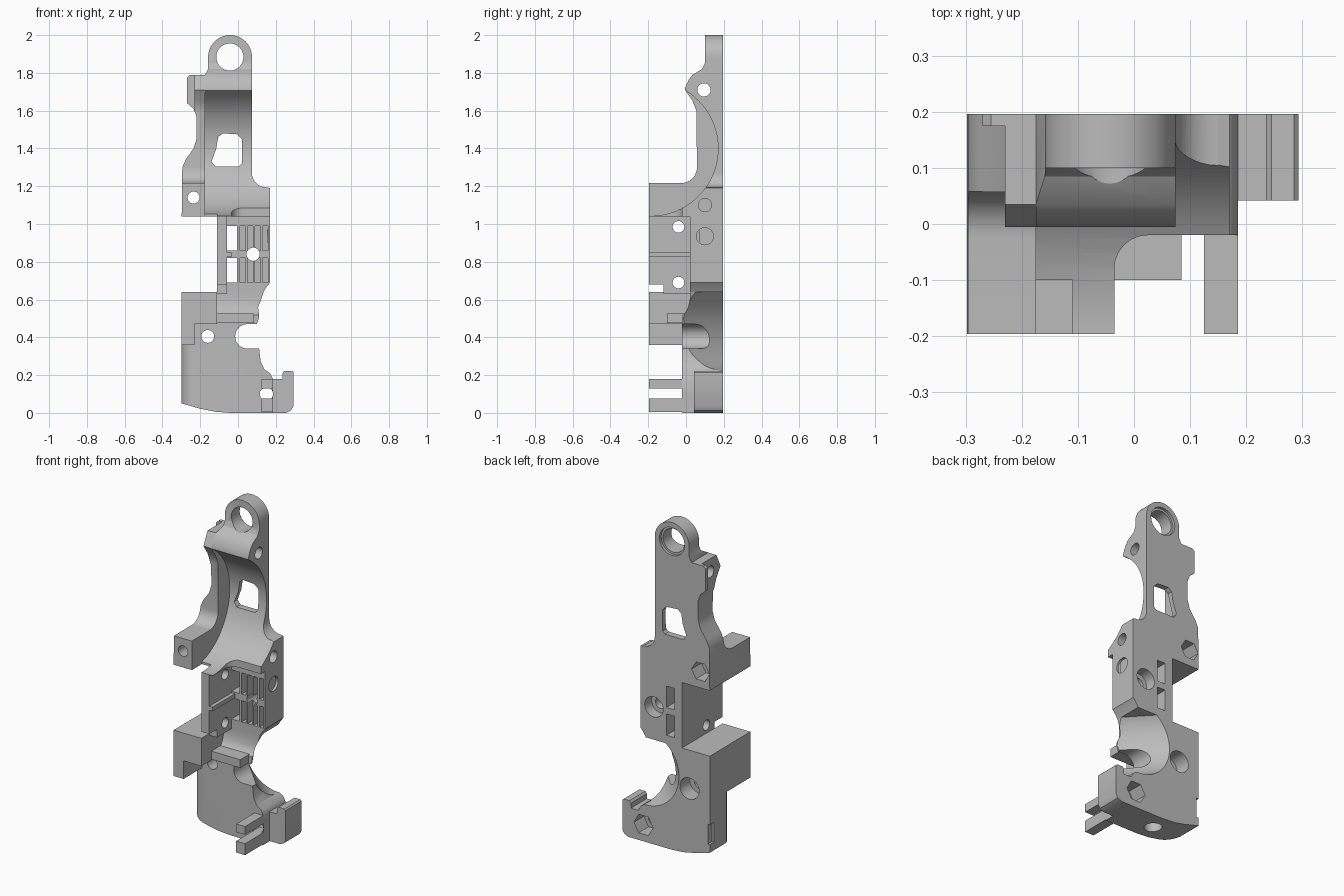
import bpy, bmesh, math

default = bpy.data.objects.get("Cube")
if default:
    bpy.data.objects.remove(default, do_unlink=True)

grey = bpy.data.materials.new("plain_grey")
grey.use_nodes = True
grey.diffuse_color = (0.5, 0.5, 0.5, 1)
grey.node_tree.nodes["Principled BSDF"].inputs["Base Color"].default_value = (0.5, 0.5, 0.5, 1)

BACK, FRONT = 0.196, -0.196


def arc(cx, cy, r, a0=0, a1=360, n=32):
    """Points on an arc, angles in degrees; a full turn drops its repeated end."""
    count = n if abs(a1 - a0) == 360 else n + 1
    angles = [math.radians(a0 + (a1 - a0) * i / n) for i in range(count)]
    return [(cx + r * math.cos(a), cy + r * math.sin(a)) for a in angles]


def prism(name, points, axis, lo, hi, skew=0):
    """Extrude a 2D outline along one axis; skew slides the far end sideways."""
    place = {"x": lambda p, d: (d, p[0], p[1]),
             "y": lambda p, d: (p[0], d, p[1]),
             "z": lambda p, d: (p[0], p[1], d)}[axis]
    bm = bmesh.new()
    near = [bm.verts.new(place(p, lo)) for p in points]
    far = [bm.verts.new(place((p[0] + skew, p[1]), hi)) for p in points]
    bm.faces.new(near)
    bm.faces.new(far)
    n = len(points)
    for i in range(n):
        j = (i + 1) % n
        bm.faces.new((near[i], near[j], far[j], far[i]))
    bmesh.ops.recalc_face_normals(bm, faces=bm.faces)
    mesh = bpy.data.meshes.new(name)
    bm.to_mesh(mesh)
    bm.free()
    mesh.materials.append(grey)
    ob = bpy.data.objects.new(name, mesh)
    bpy.context.collection.objects.link(ob)
    return ob


def box(name, x0, x1, y0, y1, z0, z1):
    return prism(name, [(x0, z0), (x1, z0), (x1, z1), (x0, z1)], "y", y0, y1)


def combine(ob, tool, operation="DIFFERENCE"):
    """Apply one boolean and discard its tool."""
    tool.hide_render = True
    mod = ob.modifiers.new("shape", "BOOLEAN")
    mod.object, mod.operation, mod.solver = tool, operation, "EXACT"
    bpy.context.view_layer.update()
    graph = bpy.context.evaluated_depsgraph_get()
    mesh = bpy.data.meshes.new_from_object(ob.evaluated_get(graph))
    ob.modifiers.clear()
    ob.data = mesh
    bpy.data.objects.remove(tool, do_unlink=True)


def hole(ob, axis, a, b, r, lo, hi, sides=32):
    combine(ob, prism("cutter", arc(a, b, r, n=sides), axis, lo, hi))


# Upper frame outline: eye at the top, side lug, waist and shoulder
upper_outline = (
    arc(-0.042, 1.884, 0.116, 0, 180)
    + [(-0.159, 1.82), (-0.175, 1.79), (-0.255, 1.79), (-0.27, 1.775), (-0.27, 1.64),
       (-0.235, 1.61), (-0.22, 1.57), (-0.22, 1.45), (-0.235, 1.4), (-0.275, 1.345),
       (-0.295, 1.3), (-0.298, 1.04), (0.17, 1.04), (0.17, 1.19), (0.15, 1.195)]
    + arc(0.15, 1.27, 0.076, 270, 180, 8))

# Main cradle, scooped by a crosswise bore, with a thin stepped lower rim
cradle = prism("upper_cradle", upper_outline, "y", FRONT, BACK)
combine(cradle, prism("cutter", [
    (0.25, 2.1), (0.1, 2.1), (0.1, 1.85), (0.085, 1.82), (0.035, 1.79), (0.015, 1.765),
    (-0.005, 1.72), (-0.005, 1.6), (-0.02, 1.5), (-0.25, 1.4), (-0.25, 1.0), (0.25, 1.0)],
    "x", -0.175, 0.3), "INTERSECT")
combine(cradle, prism("cutter", [
    (-0.3, 0.3), (-0.3, -0.1), (-0.11, -0.1), (-0.11, -0.3), (-0.035, -0.3)]
    + arc(0.025, -0.08, 0.06, 180, 90, 10) + [(0.3, -0.02), (0.3, 0.3)],
    "z", 0.9, 2.1), "INTERSECT")
hole(cradle, "x", -0.187, 1.4, 0.357, -0.4, 0.4, 80)
hole(cradle, "y", -0.043, 1.884, 0.072, -0.3, 0.3)
hole(cradle, "y", -0.043, 1.884, 0.085, 0.18, 0.3)
hole(cradle, "x", 0.095, 1.71, 0.035, -0.4, 0.4)
hole(cradle, "x", 0.1, 1.1, 0.035, 0.1, 0.3)
combine(cradle, prism("cutter", [
    (-0.14, 1.33), (-0.12, 1.305), (0.005, 1.305), (0.02, 1.32), (0.02, 1.45),
    (-0.005, 1.475), (-0.08, 1.48), (-0.105, 1.46), (-0.115, 1.4)], "y", -0.3, 0.3))

# Side arm reaching forward beside the cradle, with a thin fin on the lug
arm = prism("side_arm", upper_outline, "y", FRONT, BACK)
combine(arm, prism("cutter", [
    (0.25, 1.9), (0.1, 1.85), (0.035, 1.79), (-0.005, 1.71), (0.035, 1.65), (0.055, 1.6)]
    + arc(-0.025, 1.3, 0.083, 0, -90, 10)
    + [(-0.25, 1.217), (-0.25, 1.0), (0.25, 1.0)], "x", -0.35, -0.175), "INTERSECT")
combine(arm, box("cutter", -0.4, -0.23, -0.3, 0.175, 1.59, 1.9))
hole(arm, "y", -0.235, 1.14, 0.032, -0.3, 0.3)
hole(arm, "y", -0.235, 1.14, 0.06, 0.1, 0.3, 6)
hole(arm, "x", 0.095, 1.71, 0.035, -0.4, 0.4)

# Middle plate with windows, grille slots and a counterbored screw hole
plate = prism("middle_plate", [
    (-0.11, 0.64), (0.135, 0.64), (0.15, 0.665), (0.17, 0.69), (0.17, 1.04), (-0.11, 1.04)],
    "y", 0.02, BACK)
for z0, z1 in ((0.69, 0.82), (0.86, 0.99)):
    combine(plate, box("cutter", -0.058, -0.005, -0.1, 0.3, z0, z1))
    for i in range(4):
        x = 0.025 + 0.04 * i
        combine(plate, box("cutter", x - 0.014, x + 0.014, -0.1, 0.07, z0, z1))
hole(plate, "y", 0.08, 0.84, 0.035, -0.3, 0.3)
hole(plate, "y", 0.08, 0.84, 0.062, 0.13, 0.3)
hole(plate, "x", 0.1, 0.935, 0.045, 0.155, 0.3)

# Upright web in front of the middle plate
web = prism("upright_web", [
    (FRONT, 0.68), (-0.12, 0.68), (-0.12, 0.63), (0.02, 0.63), (0.02, 1.04), (FRONT, 1.04)],
    "x", -0.11, -0.058)
for z in (0.69, 0.985):
    hole(web, "x", -0.04, z, 0.031, -0.3, 0.3)
box("web_rib", -0.058, -0.035, FRONT, 0.1, 0.825, 0.85)

# Lower body: rounded front corner, slanted rear scoop, open notch
body = prism("lower_body", [
    (-0.298, 0.64), (-0.298, 0.05), (-0.2, 0.022), (-0.12, 0.006), (-0.04, 0), (0.185, 0),
    (0.185, 0.18), (0.17, 0.21), (0.14, 0.23), (0.12, 0.27), (0.112, 0.34), (0.05, 0.34)]
    + arc(0.05, 0.405, 0.065, 270, 90, 16)
    + [(0.1, 0.47), (0.11, 0.5), (0.11, 0.56), (0.135, 0.64)], "y", -0.021, BACK)
combine(body, prism("cutter", [(-0.3, 0.3)] + arc(-0.22, 0.06, 0.08, 180, 270, 10)
                    + [(0.4, -0.02), (0.4, 0.3)], "z", -0.1, 0.8), "INTERSECT")
combine(body, prism("cutter", [
    (-0.1, 0.7), (0.02, 0.7), (0.02, 0.6), (0.012, 0.56), (-0.005, 0.53), (-0.03, 0.51),
    (-0.1, 0.5)], "x", -0.11, 0.3))
combine(body, prism("cutter", arc(0.37, 0.457, 0.23, n=64), "y", -0.05, 0.25, -0.28))
hole(body, "y", -0.16, 0.405, 0.034, -0.3, 0.3)
hole(body, "y", -0.16, 0.405, 0.065, 0.1, 0.3)
hole(body, "z", -0.065, 0.085, 0.05, -0.1, 0.1)
combine(body, box("cutter", -0.4, -0.285, 0.155, 0.3, 0.1, 0.22))

# Side hook with its two forward prongs
hook = prism("side_hook", [
    (0.12, 0), (0.255, 0), (0.28, 0.012), (0.293, 0.035), (0.293, 0.215), (0.285, 0.223),
    (0.245, 0.223), (0.235, 0.21), (0.235, 0.18), (0.12, 0.18)], "y", 0.042, BACK)
for part in (body, hook):
    hole(part, "y", 0.15, 0.1, 0.035, -0.3, 0.3)
    hole(part, "y", 0.15, 0.1, 0.065, 0.1, 0.3, 6)
for name, z0, z1 in (("lower_prong", 0.005, 0.075), ("upper_prong", 0.13, 0.18)):
    box(name, 0.125, 0.185, FRONT, 0.03, z0, z1)

# Forward block with a stepped underside, and the crossbar beside it
prism("forward_block", [
    (-0.298, 0.36), (-0.23, 0.36), (-0.23, 0.47), (-0.11, 0.47), (-0.11, 0.64),
    (-0.298, 0.64)], "y", FRONT, 0.07)
box("crossbar", -0.11, 0.085, -0.1, 0.0, 0.475, 0.525)

# Smooth the round surfaces while keeping machined edges sharp
bpy.ops.object.select_all(action="DESELECT")
for ob in bpy.context.collection.objects:
    if ob.type == "MESH":
        ob.select_set(True)
        bpy.context.view_layer.objects.active = ob
bpy.ops.object.shade_smooth_by_angle(angle=math.radians(30))
